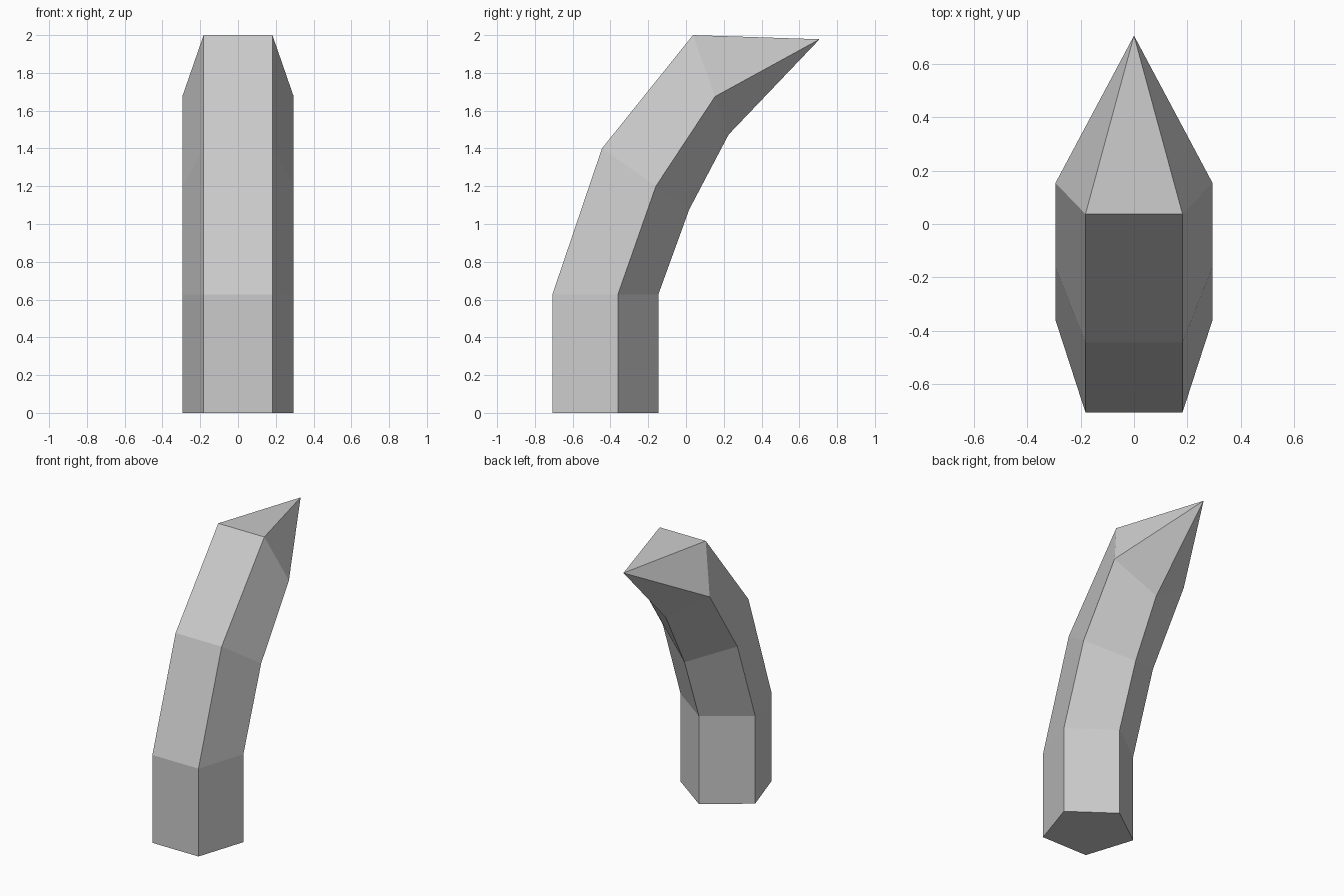
import bpy, bmesh
from math import sin, cos, pi
from mathutils import Vector

if "Cube" in bpy.data.objects:
    bpy.data.objects.remove(bpy.data.objects["Cube"])

# Bend path: (front y, front z, back y, back z) of each pentagonal ring
RINGS = [
    (-0.707, 0.0, -0.146, 0.0),
    (-0.707, 0.628, -0.146, 0.628),
    (-0.445, 1.40, 0.017, 1.077),
    (0.037, 2.0, 0.226, 1.474),
]
TIP = (0, 0.707, 1.978)
RADIUS = 0.31
SIDES = 5


def ring(bm, fy, fz, by, bz):
    """Regular pentagon in a tilted plane, with one corner at the back."""
    front, back = Vector((0, fy, fz)), Vector((0, by, bz))
    low = cos(pi / SIDES)
    verts = []
    for i in range(SIDES):
        a = 2 * pi * i / SIDES
        t = (cos(a) + low) / (1 + low)
        p = front.lerp(back, t)
        p.x = RADIUS * sin(a)
        verts.append(bm.verts.new(p))
    return verts


# Curved horn: base cap, swept sides and pointed end
bm = bmesh.new()
rings = [ring(bm, *r) for r in RINGS]
bm.faces.new(rings[0])
for lower, upper in zip(rings, rings[1:]):
    for i in range(SIDES):
        j = (i + 1) % SIDES
        bm.faces.new((lower[i], lower[j], upper[j], upper[i]))
tip = bm.verts.new(TIP)
for i in range(SIDES):
    bm.faces.new((rings[-1][i], rings[-1][(i + 1) % SIDES], tip))
bmesh.ops.recalc_face_normals(bm, faces=bm.faces)

mesh = bpy.data.meshes.new("curved_horn")
bm.to_mesh(mesh)
bm.free()
horn = bpy.data.objects.new("curved_horn", mesh)
bpy.context.collection.objects.link(horn)
